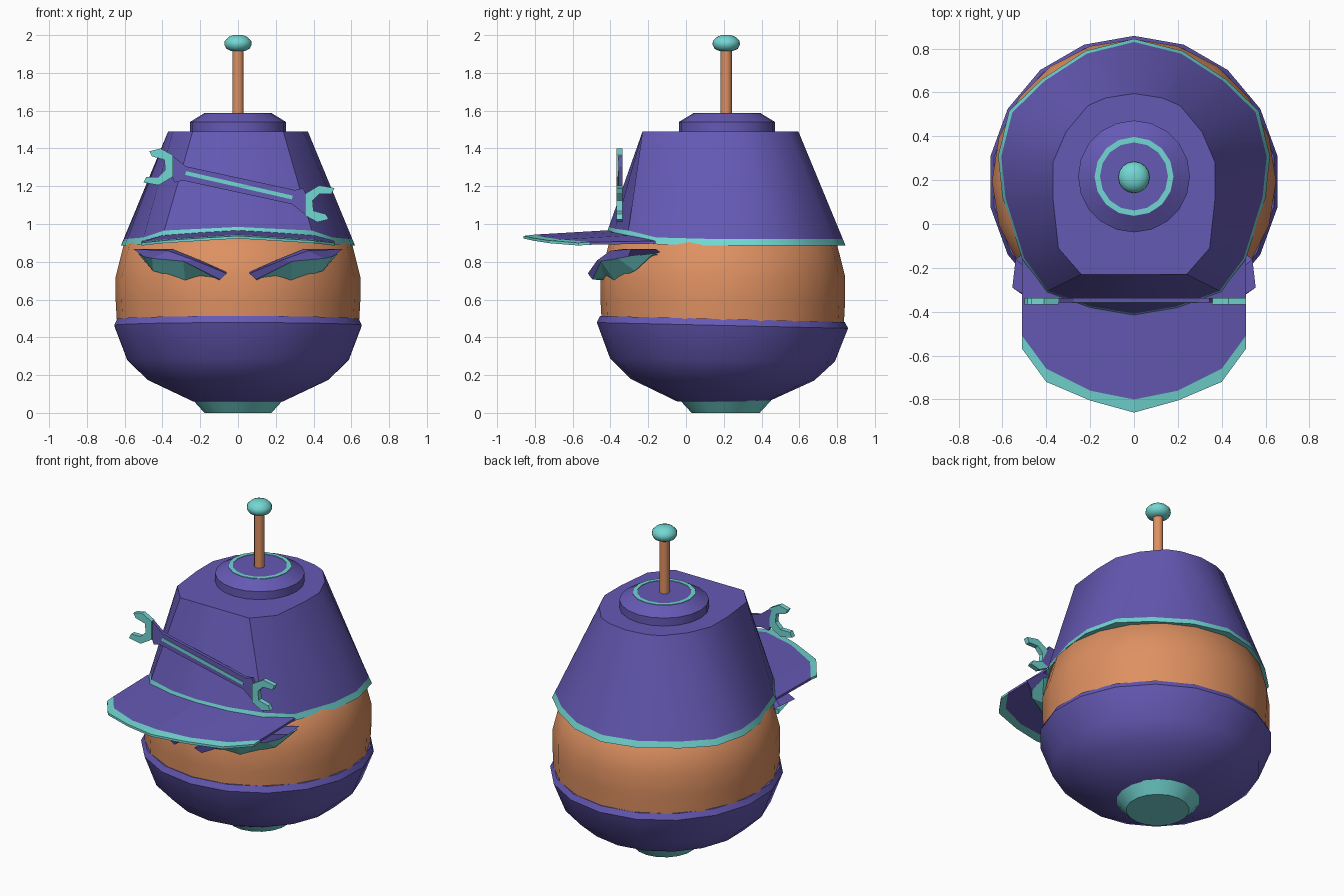
import bpy, math
from mathutils import Vector

if "Cube" in bpy.data.objects:
    bpy.data.objects.remove(bpy.data.objects["Cube"])


def material(name, rgb):
    m = bpy.data.materials.new(name)
    m.diffuse_color = (*rgb, 1)
    m.use_nodes = True
    m.node_tree.nodes["Principled BSDF"].inputs["Base Color"].default_value = m.diffuse_color
    return m


PURPLE = material("purple", (0.13, 0.10, 0.46))
ORANGE = material("orange", (0.73, 0.28, 0.12))
TEAL = material("teal", (0.17, 0.68, 0.65))


def make(name, verts, faces, mat, smooth=None, thick=0, offset=-1):
    me = bpy.data.meshes.new(name)
    me.from_pydata([tuple(v) for v in verts], [], faces)
    me.materials.append(mat)
    ob = bpy.data.objects.new(name, me)
    bpy.context.collection.objects.link(ob)
    if thick:
        s = ob.modifiers.new("thickness", 'SOLIDIFY')
        s.thickness, s.offset = thick, offset
    bpy.ops.object.select_all(action='DESELECT')
    ob.select_set(True)
    bpy.context.view_layer.objects.active = ob
    bpy.ops.object.mode_set(mode='EDIT')
    bpy.ops.mesh.select_all(action='SELECT')
    bpy.ops.mesh.normals_make_consistent(inside=False)
    bpy.ops.object.mode_set(mode='OBJECT')
    if smooth:
        bpy.ops.object.shade_smooth_by_angle(angle=math.radians(smooth))
    return ob


def loft(name, rings, mat, closed=True, caps=(True, True), **kw):
    n = len(rings[0])
    faces = []
    for r in range(len(rings) - 1):
        for i in range(n if closed else n - 1):
            j = (i + 1) % n
            faces.append((r*n + i, r*n + j, (r+1)*n + j, (r+1)*n + i))
    if closed and caps[0]:
        faces.append(tuple(reversed(range(n))))
    if closed and caps[1]:
        faces.append(tuple(range((len(rings)-1)*n, len(rings)*n)))
    return make(name, [v for r in rings for v in r], faces, mat, **kw)


def lathe(name, profile, sides, mat, cy=0.21, tilt=0, **kw):
    rings = []
    for r, z in profile:
        ring = []
        for i in range(sides):
            a = 2*math.pi*i/sides + math.pi/2
            y = r*math.sin(a)
            ring.append((r*math.cos(a), cy + y, z - tilt*y*z))
        rings.append(ring)
    return loft(name, rings, mat, **kw)


def plate(name, outline, y0, y1, mat):
    return loft(name, [[(x, y, z) for x, z in outline] for y in (y0, y1)], mat)


def mirrored(half):
    # half outline starts and ends on the x = 0 plane
    return [Vector(p) for p in half] + [Vector((-p[0], p[1], p[2])) for p in half[-2:0:-1]]


# Lower body: foot, bowl and head band
lathe("foot", [(0.18, 0), (0.24, 0.065)], 18, TEAL, smooth=30)
lathe("lower_bowl", [(0.24, 0.06), (0.485, 0.175), (0.595, 0.28), (0.665, 0.463), (0.648, 0.497)],
      18, PURPLE, cy=0.193, tilt=0.05, smooth=35)
lathe("head", [(0.64, 0.46), (0.648, 0.6), (0.648, 0.72), (0.605, 0.89), (0.56, 0.93)],
      20, ORANGE, cy=0.195, smooth=35)

# Hat: matching rim and crown outlines, flattened in front
rim = mirrored([(0, .845, .885), (.22, .79, .885), (.42, .66, .885), (.57, .515, .885),
                (.62, .31, .885), (.6, .12, .885), (.51, -.16, .893), (.4, -.31, .932),
                (.2, -.385, .942), (0, -.42, .952)])
crown = mirrored([(0, .595, 1.49), (.13, .575, 1.49), (.21, .54, 1.49), (.31, .42, 1.49),
                  (.37, .28, 1.49), (.37, .12, 1.49), (.345, -.11, 1.49), (.24, -.23, 1.49),
                  (.12, -.23, 1.49), (0, -.23, 1.49)])
band = [a.lerp(b, 0.06) for a, b in zip(rim, crown)]
loft("hat_trim", [rim, band], TEAL, caps=(True, False), smooth=35)
loft("hat", [band, crown], PURPLE, caps=(False, True), smooth=35)

# Brim with a contrasting edge strip
def brim_row(ys, zs):
    half = [Vector(p) for p in zip((.51, .4, .2, 0), ys, zs)]
    return half + [Vector((-p.x, p.y, p.z)) for p in half[2::-1]]


back = brim_row((-.16, -.30, -.375, -.41), (.91, .94, .955, .967))
inner = brim_row((-.51, -.66, -.76, -.80), (.904, .918, .932, .944))
outer = brim_row((-.57, -.72, -.805, -.86), (.900, .912, .925, .937))
for name, rows, mat in (("brim", (back, inner), PURPLE), ("brim_edge", (inner, outer), TEAL)):
    low = [[v - Vector((0, 0, .014)) for v in r] for r in rows]
    # each section is a thin closed slab running across the brim
    loft(name, [[rows[0][i], rows[1][i], low[1][i], low[0][i]] for i in range(7)], mat)

# Slanted eyes with projecting lids: sections from outer to inner corner
lid = [(.54, -.16, .868), (.35, -.33, .868), (.21, -.42, .812), (.06, -.44, .745)]
lip = [(.555, -.29, .868), (.37, -.40, .858), (.23, -.47, .808), (.06, -.52, .738)]
edge = [(.50, -.305, .828), (.455, -.36, .818), (.29, -.45, .803), (.095, -.495, .706)]
low = [(.53, -.17, .845), (.45, -.27, .752), (.28, -.38, .702), (.10, -.43, .702)]
deep = [(.46, -.1, .82), (.36, -.2, .80), (.24, -.3, .76), (.10, -.36, .72)]
for side, s in (("right", 1), ("left", -1)):
    L, P, E, B, D = [[Vector((s*x, y, z)) for x, y, z in row] for row in (lid, lip, edge, low, deep)]
    loft(side + "_eyelid", [[L[i], P[i], E[i], D[i]] for i in range(4)], PURPLE)
    loft(side + "_eye", [[E[i], B[i], D[i]] for i in range(4)], TEAL)

# Wrench across the hat; the second jaw is the first turned half way round
jaw = [(-.47, 1.385), (-.41, 1.40), (-.345, 1.365), (-.345, 1.25), (-.42, 1.205), (-.5, 1.22),
       (-.485, 1.25), (-.42, 1.25), (-.385, 1.285), (-.39, 1.34), (-.455, 1.358)]
shaft = [(-.39, 1.34), (-.345, 1.36), (-.275, 1.305), (.30, 1.18), (.345, 1.19)]
stripe = [(-.275, 1.28), (.29, 1.15)]


def turned(pts):
    return [(.01 - x, 2.41 - z) for x, z in pts]


plate("wrench_jaw_left", jaw, -.367, -.337, TEAL)
plate("wrench_jaw_right", turned(jaw), -.367, -.337, TEAL)
plate("wrench_shaft", shaft + turned(shaft), -.357, -.337, PURPLE)
plate("wrench_stripe", stripe + turned(stripe), -.36, -.35, TEAL)

# Button on top with inlaid ring, antenna and knob
lathe("top_button", [(.255, 1.48), (.255, 1.54), (.18, 1.585)], 20, PURPLE, cy=0.217, smooth=25)
ring = [[], [], [], []]
for i in range(16):
    a = math.tau*i/16
    for k, (r, z) in enumerate(((.18, 1.58), (.18, 1.588), (.155, 1.588), (.155, 1.58))):
        ring[k].append((r*math.cos(a), .217 + r*math.sin(a), z))
loft("button_ring", ring, TEAL, caps=(False, False))
lathe("antenna", [(.03, 1.58), (.03, 1.93)], 12, ORANGE, cy=0.213, smooth=40)
lathe("antenna_knob", [(.035, 1.915), (.062, 1.928), (.073, 1.95), (.07, 1.97), (.05, 1.99), (.025, 2.0)],
      16, TEAL, cy=0.213, smooth=50)
